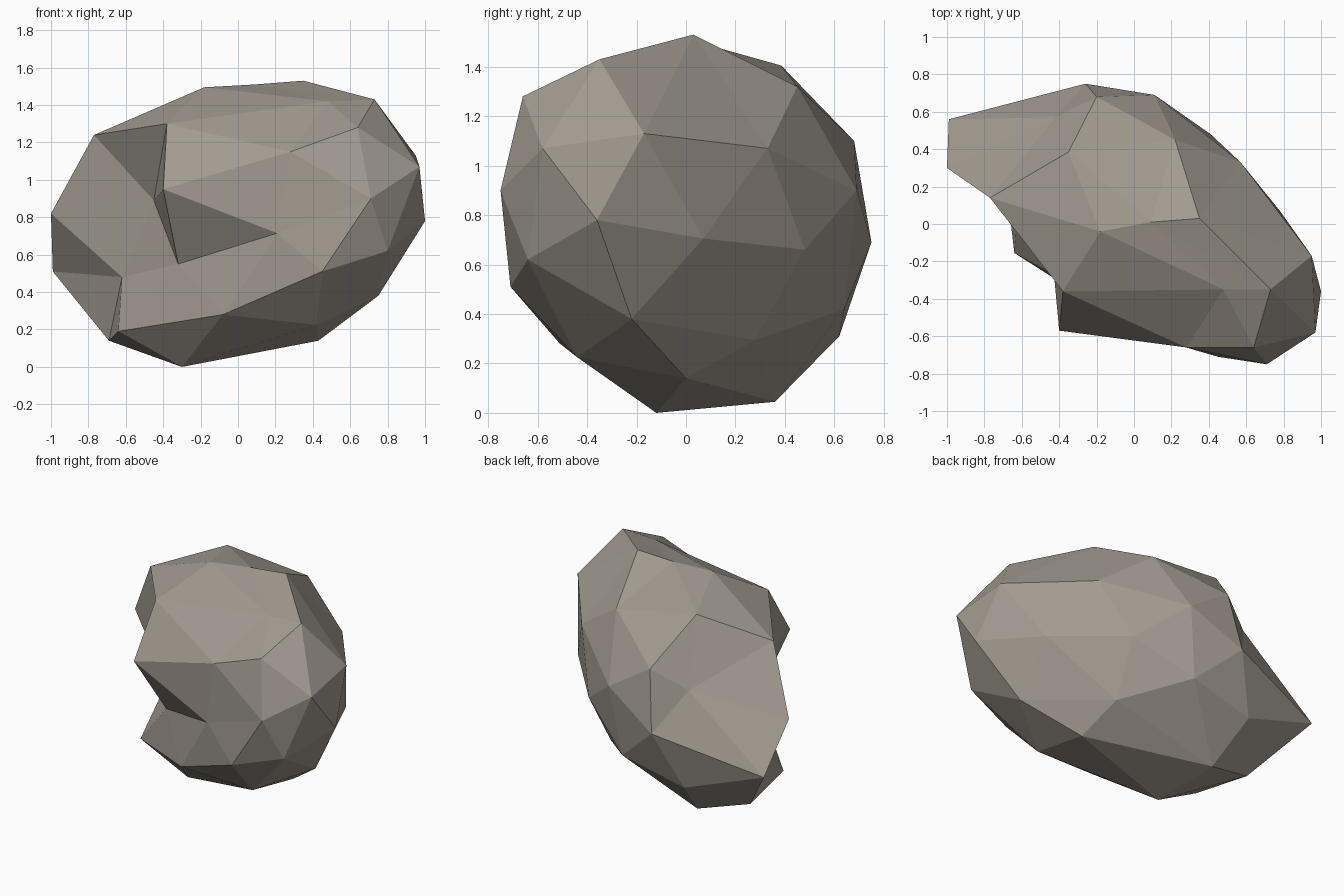
import bpy
import bmesh

# Rock corners and edge midpoints, listed as rings from the crown to the foot
crown = [(0.35, 0.03, 1.53)]
spokes_top = [(0.73, -0.35, 1.43), (0.95, -0.17, 1.13), (0.57, 0.33, 1.07),
              (0.22, 0.45, 1.32), (0.09, 0.01, 1.51)]
ring_top = [(0.64, -0.66, 1.28), (0.97, -0.58, 1.07), (1.0, -0.36, 0.78),
            (0.78, 0.07, 0.705), (0.41, 0.48, 0.66), (0.11, 0.69, 0.90),
            (-0.20, 0.68, 1.10), (-0.35, 0.385, 1.405), (-0.18, -0.04, 1.495),
            (0.48, -0.35, 1.42)]
belt = [(0.71, -0.75, 0.90), (0.80, -0.64, 0.62), (0.75, -0.22, 0.38),
        (0.38, 0.28, 0.295), (0.04, 0.64, 0.42), (-0.26, 0.75, 0.69),
        (-0.42, 0.57, 0.965), (-0.77, 0.14, 1.24), (-0.38, -0.36, 1.30),
        (0.28, -0.66, 1.15)]
ring_low = [(0.45, -0.71, 0.51), (0.42, -0.44, 0.225), (0.43, 0.0, 0.14),
            (-0.34, 0.36, 0.045), (-0.42, 0.62, 0.31), (-0.99, 0.56, 0.51),
            (-1.0, 0.30, 0.82), (-0.45, -0.03, 0.89), (-0.40, -0.57, 0.95),
            (0.21, -0.64, 0.715)]
spokes_low = [(-0.08, -0.51, 0.28), (-0.30, -0.12, 0.0), (-0.69, 0.28, 0.14),
              (-0.62, 0.10, 0.48), (-0.32, -0.33, 0.55)]
foot = [(-0.64, -0.155, 0.19)]

bm = bmesh.new()
A, S, U, B, L, D, P = [[bm.verts.new(p) for p in ring] for ring in
                       (crown, spokes_top, ring_top, belt, ring_low, spokes_low, foot)]


def facet(a, b, c, ab, bc, ca):
    """One large triangle split into four by its edge midpoints."""
    for tri in ((a, ab, ca), (ab, b, bc), (ca, bc, c), (ab, bc, ca)):
        bm.faces.new(tri)


# Five wedges, each with a top, two belt and a bottom triangle
for i in range(5):
    j = (i + 1) % 5
    e, m, n = 2 * i, 2 * i + 1, (2 * i + 2) % 10
    facet(A[0], U[e], U[n], S[i], U[m], S[j])
    facet(U[e], L[e], U[n], B[e], B[m], U[m])
    facet(L[e], L[n], U[n], L[m], B[n], B[m])
    facet(L[e], P[0], L[n], D[i], D[j], L[m])

bmesh.ops.recalc_face_normals(bm, faces=bm.faces)
mesh = bpy.data.meshes.new("rock")
bm.to_mesh(mesh)
bm.free()

# Single stone colour, flat faces
stone = bpy.data.materials.new("warm grey stone")
stone.diffuse_color = (0.36, 0.325, 0.28, 1.0)
mesh.materials.append(stone)
rock = bpy.data.objects.new("rock", mesh)
bpy.context.collection.objects.link(rock)
